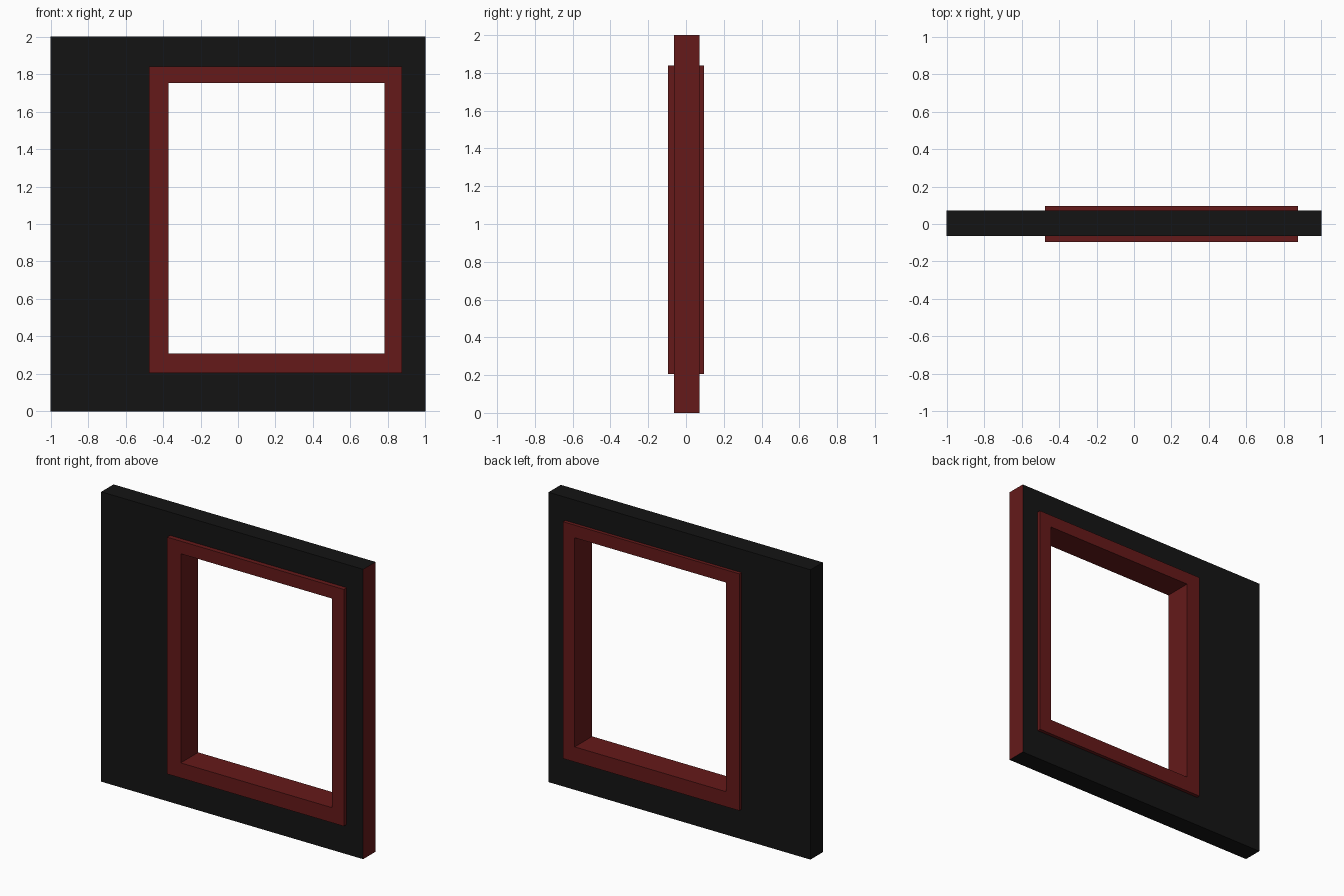
import bpy, bmesh

if "Cube" in bpy.data.objects:
    bpy.data.objects.remove(bpy.data.objects["Cube"])


def material(name, color):
    m = bpy.data.materials.new(name)
    m.diffuse_color = color
    m.use_nodes = True
    m.node_tree.nodes["Principled BSDF"].inputs["Base Color"].default_value = m.diffuse_color
    return m


black = material("black_paint", (0.007, 0.007, 0.007, 1))
red = material("dark_red_paint", (0.13, 0.01, 0.01, 1))


def ring(name, outer, inner, y0, y1, mats):
    """Rectangular ring; outer and inner are (x0, x1, z0, z1)."""
    bm = bmesh.new()

    def loop(r, y):
        x0, x1, z0, z1 = r
        return [bm.verts.new((x, y, z)) for x, z in
                ((x0, z0), (x1, z0), (x1, z1), (x0, z1))]

    loops = [loop(outer, y0), loop(outer, y1), loop(inner, y1), loop(inner, y0)]
    for k in range(4):
        a, b = loops[k], loops[(k + 1) % 4]
        for i in range(4):
            j = (i + 1) % 4
            bm.faces.new((a[i], a[j], b[j], b[i]))
    bmesh.ops.recalc_face_normals(bm, faces=bm.faces[:])
    me = bpy.data.meshes.new(name)
    bm.to_mesh(me)
    bm.free()
    for m in mats:
        me.materials.append(m)
    ob = bpy.data.objects.new(name, me)
    bpy.context.collection.objects.link(ob)
    return ob


# Wall panel with its opening edge hidden inside the window frame
wall = ring("wall_panel", (-1, 1, 0, 2), (-0.42, 0.83, 0.26, 1.80),
            -0.063, 0.071, [black, red])

# Red end face on the right side of the wall
for p in wall.data.polygons:
    if p.center.x > 0.99:
        p.material_index = 1

# Window frame standing proud of both wall faces
ring("window_frame", (-0.474, 0.874, 0.206, 1.84), (-0.37, 0.783, 0.31, 1.753),
     -0.095, 0.095, [red])
